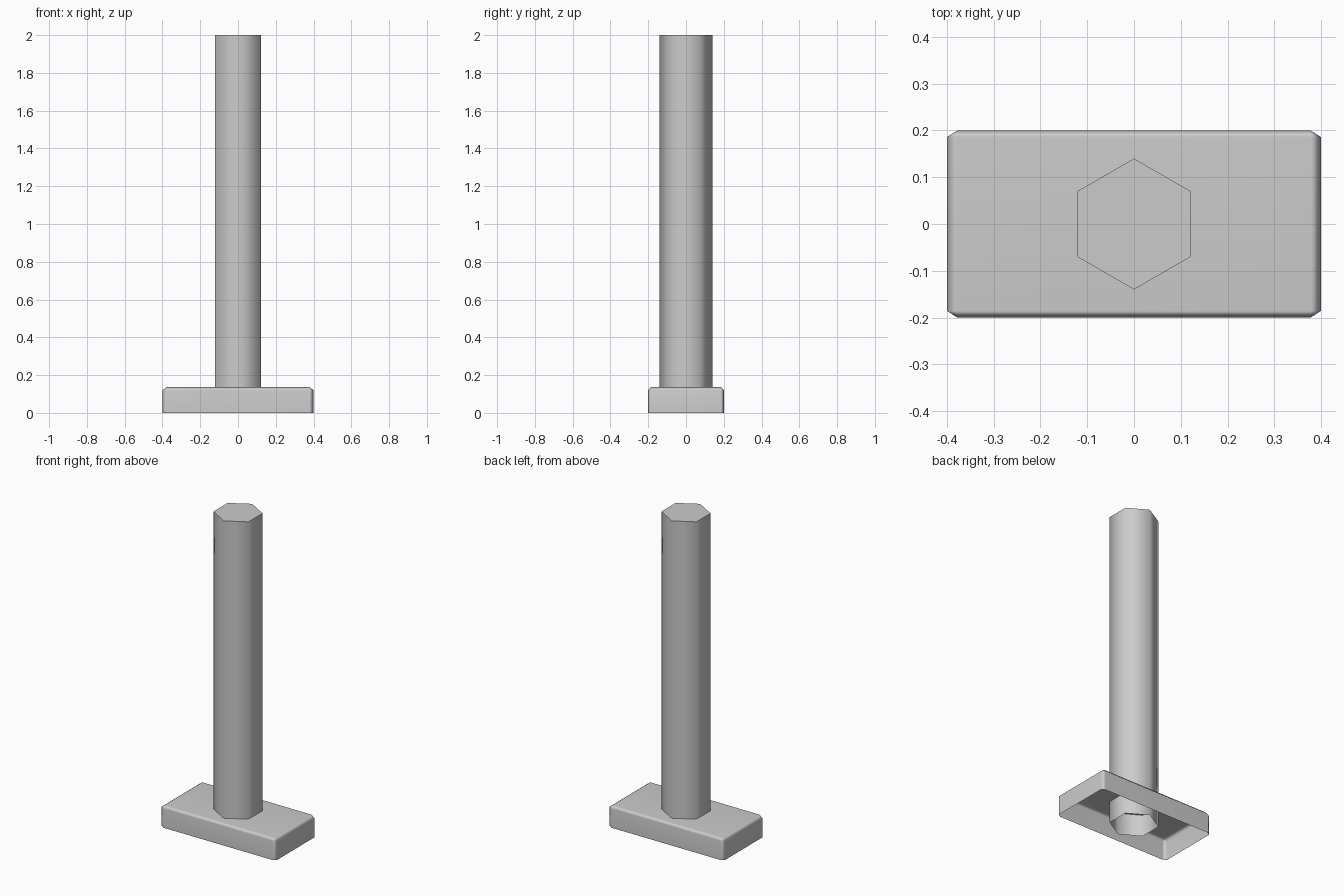
import bpy, bmesh, math
from mathutils import Matrix

if "Cube" in bpy.data.objects:
    bpy.data.objects.remove(bpy.data.objects["Cube"])


def finish(bm, name, angle):
    """Turn a bmesh into a named, smooth-shaded object."""
    mesh = bpy.data.meshes.new(name)
    bm.to_mesh(mesh)
    bm.free()
    obj = bpy.data.objects.new(name, mesh)
    bpy.context.collection.objects.link(obj)
    bpy.ops.object.select_all(action='DESELECT')
    obj.select_set(True)
    bpy.context.view_layer.objects.active = obj
    bpy.ops.object.shade_smooth_by_angle(angle=math.radians(angle))
    return obj


def open_bottom(bm):
    """Remove the downward facing cap so the part is an open shell."""
    bm.normal_update()
    caps = [f for f in bm.faces if f.normal.z < -0.9]
    bmesh.ops.delete(bm, geom=caps, context='FACES')


# Base plate: chamfered box, open underneath, chamfer stretched per axis
SIZE = (0.8, 0.4, 0.137)
CHAMFER = (0.022, 0.014, 0.017)
bm = bmesh.new()
bmesh.ops.create_cube(bm, size=1)
bmesh.ops.translate(bm, verts=bm.verts, vec=(0, 0, 0.5))
bmesh.ops.scale(bm, verts=bm.verts, vec=[s / c for s, c in zip(SIZE, CHAMFER)])
edges = [e for e in bm.edges if max(v.co.z for v in e.verts) > 0.01]
bmesh.ops.bevel(bm, geom=edges, offset=1, segments=1, affect='EDGES')
bmesh.ops.scale(bm, verts=bm.verts, vec=CHAMFER)
open_bottom(bm)
base = finish(bm, "base_plate", 65)
weighted = base.modifiers.new("weighted_normals", 'WEIGHTED_NORMAL')
weighted.keep_sharp = True

# Post: hexagonal column with points facing front and back, open underneath
bm = bmesh.new()
bmesh.ops.create_cone(bm, cap_ends=True, segments=6, radius1=0.14, radius2=0.14,
                      depth=2, matrix=Matrix.Translation((0, 0, 1)))
if max(v.co.y for v in bm.verts) < 0.135:
    bmesh.ops.rotate(bm, verts=bm.verts, matrix=Matrix.Rotation(math.pi / 6, 3, 'Z'))
open_bottom(bm)
finish(bm, "post", 65)
